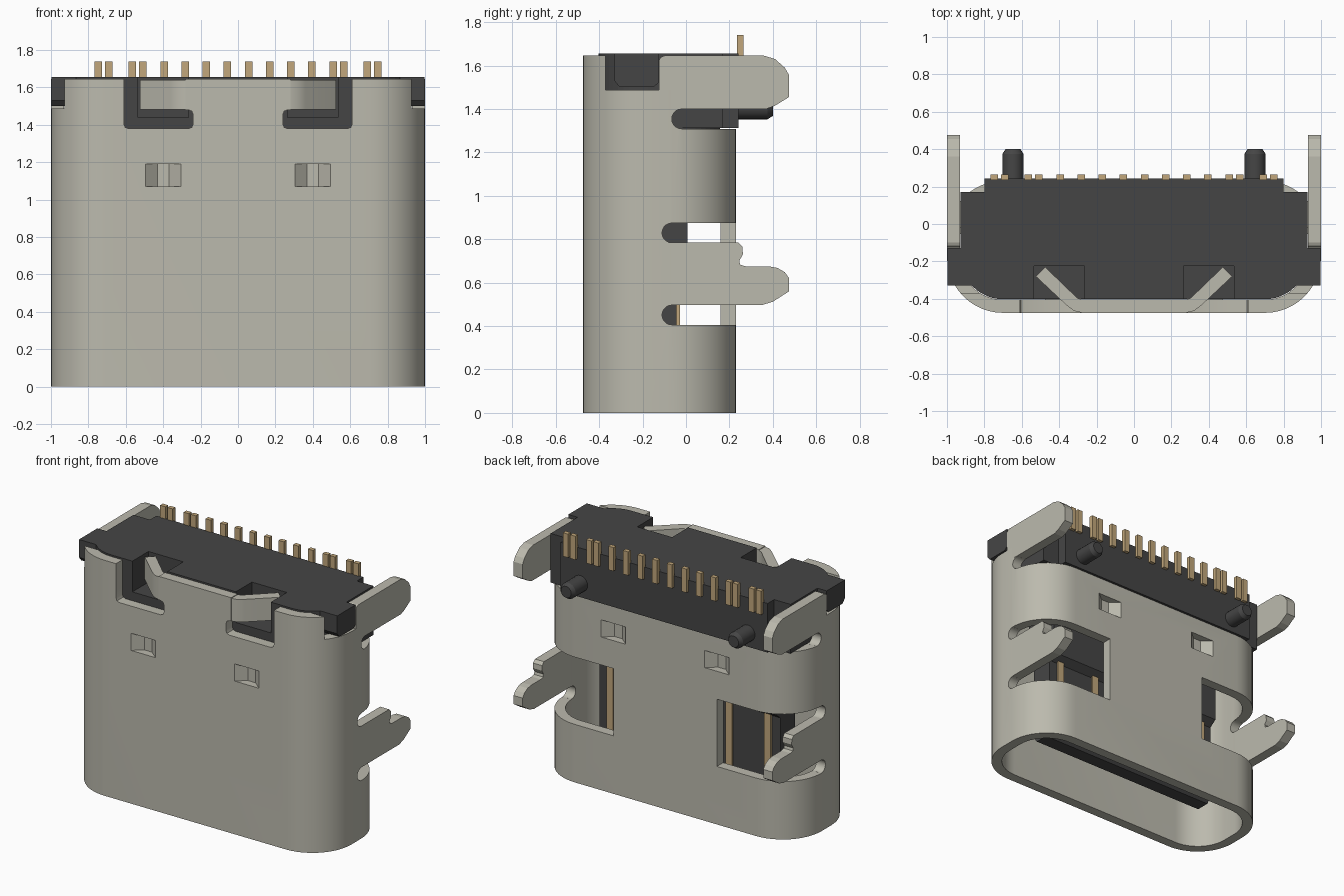
import bpy, bmesh, math
from mathutils import Vector

if "Cube" in bpy.data.objects:
    bpy.data.objects.remove(bpy.data.objects["Cube"])


def material(name, col):
    m = bpy.data.materials.new(name)
    m.diffuse_color = (*col, 1)
    m.use_nodes = True
    m.node_tree.nodes["Principled BSDF"].inputs["Base Color"].default_value = m.diffuse_color
    return m


STEEL = material("satin steel", (0.50, 0.49, 0.42))
BLACK = material("black plastic", (0.06, 0.06, 0.06))
GOLD = material("gold contact", (0.54, 0.39, 0.20))


def prism(name, pts, lo, hi, axis, mat=None):
    """Extrude a 2D outline along an axis: x takes (y,z), y takes (x,z), z takes (x,y)."""
    place = {"x": lambda a, b, t: (t, a, b), "y": lambda a, b, t: (a, t, b),
             "z": lambda a, b, t: (a, b, t)}[axis]
    bm = bmesh.new()
    rings = [[bm.verts.new(place(a, b, t)) for a, b in pts] for t in (lo, hi)]
    n = len(pts)
    for r in rings:
        bm.faces.new(r)
    for i in range(n):
        j = (i + 1) % n
        bm.faces.new((rings[0][i], rings[0][j], rings[1][j], rings[1][i]))
    return finish(name, bm, mat)


def finish(name, bm, mat):
    bmesh.ops.recalc_face_normals(bm, faces=bm.faces)
    me = bpy.data.meshes.new(name)
    bm.to_mesh(me)
    bm.free()
    ob = bpy.data.objects.new(name, me)
    bpy.context.collection.objects.link(ob)
    if mat:
        me.materials.append(mat)
    return ob


def box(name, x0, x1, y0, y1, z0, z1, mat=None):
    return prism(name, [(x0, y0), (x1, y0), (x1, y1), (x0, y1)], z0, z1, "z", mat)


def circle(a, b, r, n=20):
    return [(a + r * math.cos(2 * math.pi * i / n), b + r * math.sin(2 * math.pi * i / n))
            for i in range(n)]


def rounded(inset, n=12):
    """Rounded-rectangle outline of the shell, shrunk by inset."""
    r, pts = 0.30 - inset, []
    for k, (cx, cy) in enumerate([(0.7, -0.07), (-0.7, -0.07), (-0.7, -0.175), (0.7, -0.175)]):
        for i in range(n + 1):
            a = math.pi / 2 * (k + i / n)
            pts.append((cx + r * math.cos(a), cy + r * math.sin(a)))
    return pts


def cut(ob, cutters):
    """Subtract the cutters for good and remove them."""
    for c in cutters:
        c.hide_render = True
        m = ob.modifiers.new("cut", "BOOLEAN")
        m.operation, m.solver, m.object = "DIFFERENCE", "EXACT", c
    bpy.context.view_layer.update()
    dg = bpy.context.evaluated_depsgraph_get()
    me = bpy.data.meshes.new_from_object(ob.evaluated_get(dg))
    ob.modifiers.clear()
    ob.data = me
    for c in cutters:
        bpy.data.objects.remove(c)


def smooth(ob):
    bpy.ops.object.select_all(action="DESELECT")
    ob.select_set(True)
    bpy.context.view_layer.objects.active = ob
    bpy.ops.object.shade_smooth_by_angle(angle=math.radians(30))


def flip(pts, s):
    return [(s * a, b) for a, b in pts]


# Metal shell: hollow rounded tube
bm = bmesh.new()
outer, inner = rounded(0), rounded(0.07)
loops = [[bm.verts.new((x, y, z)) for x, y in o]
         for o, z in ((outer, 0), (outer, 1.645), (inner, 1.645), (inner, 0))]
n = len(outer)
for k in range(4):
    a, b = loops[k], loops[(k + 1) % 4]
    for i in range(n):
        bm.faces.new((a[i], a[(i + 1) % n], b[(i + 1) % n], b[i]))
shell = finish("shell", bm, STEEL)

# Openings in the shell
cutters = [box("rear_opening", -1.2, 1.2, -0.02, 0.5, 1.308, 1.8),
           box("ear_opening", -1.2, 1.2, -0.37, 0.52, 1.487, 1.81),
           prism("rear_slot_end", circle(-0.02, 1.354, 0.0455), -1.21, 1.21, "x")]
slot = [(0.24, 1.405), (0.247, 1.387), (0.265, 1.38), (0.585, 1.38), (0.603, 1.387),
        (0.61, 1.405), (0.61, 1.75), (0.28, 1.75), (0.28, 1.48), (0.265, 1.48),
        (0.247, 1.473), (0.24, 1.455)]
for s in (-1, 1):
    x0, x1 = sorted((s * 0.4, s * 1.15))
    cutters.append(box("side_window", x0, x1, -0.065, 0.4, 0.405, 0.875))
    for z in (0.451, 0.829):
        cutters.append(prism("slot_end", circle(-0.065, z, 0.0455), s * 0.8, s * 1.16, "x"))
    cutters.append(prism("front_slot", flip(slot, s), -0.55, -0.385, "y"))
    for y in (-0.44, 0.195):
        cutters.append(box("dimple_hole", s * 0.4 - 0.095, s * 0.4 + 0.095,
                           y - 0.06, y + 0.06, 1.07, 1.19))
cut(shell, cutters)
smooth(shell)

# Side solder legs, bent spring arms and dimple strips
upper = [(-0.125, 1.40), (0.37, 1.40), (0.41, 1.415), (0.475, 1.455), (0.475, 1.555),
         (0.455, 1.59), (0.41, 1.63), (0.36, 1.645), (-0.10, 1.645), (-0.118, 1.637),
         (-0.125, 1.62)]
lower = [(-0.07, 0.497), (0.35, 0.497), (0.40, 0.512), (0.475, 0.56), (0.475, 0.62),
         (0.455, 0.648), (0.42, 0.668), (0.38, 0.675), (0.275, 0.675), (0.25, 0.682),
         (0.245, 0.70), (0.262, 0.73), (0.26, 0.765), (0.24, 0.785), (-0.07, 0.785)]
arm = [(0.275, -0.475), (0.32, -0.465), (0.36, -0.435), (0.525, -0.28), (0.475, -0.23),
       (0.33, -0.37), (0.305, -0.395), (0.275, -0.405)]
for s, side in ((-1, "left"), (1, "right")):
    prism(f"upper_leg_{side}", upper, s * 0.93, s * 1.0, "x", STEEL)
    prism(f"lower_leg_{side}", lower, s * 0.93, s * 1.0, "x", STEEL)
    smooth(prism(f"spring_arm_{side}", flip(arm, s), 1.482, 1.64, "z", STEEL))
    for y, d, face in ((-0.475, 1, "front"), (0.23, -1, "rear")):
        c = s * 0.4
        prof = [(-0.095, 0), (-0.03, 0.055), (0.03, 0.055), (0.095, 0),
                (0.095, 0.06), (0.035, 0.1), (-0.035, 0.1), (-0.095, 0.06)]
        prism(f"{face}_dimple_{side}", [(c + a, y + d * b) for a, b in prof],
              1.07, 1.19, "z", STEEL)

# Plastic housing: plug inside the shell and exposed block at the top
prism("housing_plug", rounded(0.073), 1.22, 1.32, "z", BLACK)
front_half = [p for p in rounded(0.073) if p[1] < -0.17]
block = prism("housing_block", front_half + [(0.927, 0.17), (0.8, 0.17), (0.8, 0.242),
              (-0.8, 0.242), (-0.8, 0.17), (-0.927, 0.17)], 1.312, 1.655, "z", BLACK)
cut(block, [box("arm_pocket", s * 0.4 - 0.135, s * 0.4 + 0.135, -0.5, -0.225, 1.44, 1.8)
            for s in (-1, 1)])
for s, side in ((-1, "left"), (1, "right")):
    # Ears filling the side notches
    ear = [(-0.33, 1.655), (-0.33, 1.53), (-0.305, 1.50), (-0.15, 1.50), (-0.127, 1.52),
           (-0.127, 1.655)]
    prism(f"housing_ear_{side}", ear, s * 0.85, s * 0.998, "x", BLACK)
    # Locating posts on the back
    bm = bmesh.new()
    prof = [(0.2, 0.056), (0.375, 0.056), (0.40, 0.04)]
    rings = [[bm.verts.new((a, y, b)) for a, b in circle(s * 0.647, 1.408, r)]
             for y, r in prof]
    for a, b in zip(rings, rings[1:]):
        for i in range(20):
            bm.faces.new((a[i], a[(i + 1) % 20], b[(i + 1) % 20], b[i]))
    bm.faces.new(rings[0])
    bm.faces.new(rings[-1])
    smooth(finish(f"post_{side}", bm, BLACK))

# Tongue with a thicker base
tongue = [(-0.17, 0.15), (-0.075, 0.15), (-0.043, 0.19), (-0.043, 0.72), (0.008, 0.76),
          (0.008, 1.23), (-0.253, 1.23), (-0.253, 0.76), (-0.202, 0.72), (-0.202, 0.19)]
prism("tongue", tongue, -0.7, 0.7, "x", BLACK)

# Contacts along the tongue and solder tails at the back
for s, side in ((-1, "left"), (1, "right")):
    for i, x in enumerate((0.056, 0.168, 0.31, 0.61)):
        for y, face in ((-0.036, "rear"), (-0.209, "front")):
            box(f"{face}_contact_{side}_{i}", s * x - 0.025, s * x + 0.025,
                y - 0.008, y + 0.008, 0.24, 0.74, GOLD)
    for i, x in enumerate((0.057, 0.17, 0.282, 0.395, 0.51, 0.565, 0.69, 0.746)):
        box(f"solder_tail_{side}_{i}", s * x - 0.02, s * x + 0.02,
            0.235, 0.265, 1.575, 1.74, GOLD)
